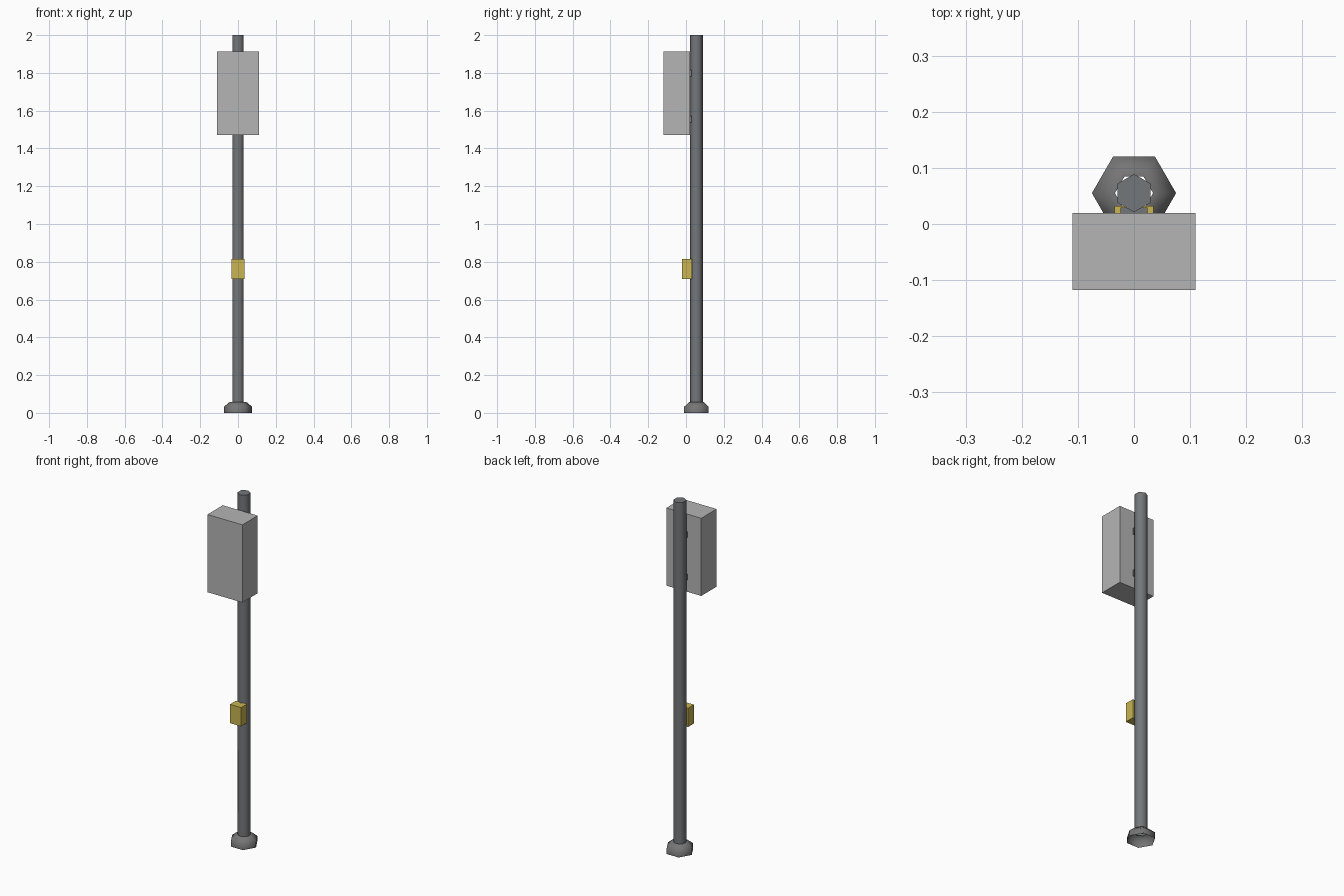
import bpy, bmesh, math

if "Cube" in bpy.data.objects:
    bpy.data.objects.remove(bpy.data.objects["Cube"])


def material(name, rgb):
    m = bpy.data.materials.new(name)
    m.diffuse_color = (*rgb, 1)
    m.use_nodes = True
    m.node_tree.nodes["Principled BSDF"].inputs["Base Color"].default_value = m.diffuse_color
    return m


pole_grey = material("dark grey metal", (0.175, 0.185, 0.195))
base_grey = material("base grey", (0.18, 0.18, 0.18))
box_grey = material("light grey", (0.46, 0.46, 0.46))
yellow = material("yellow", (0.58, 0.46, 0.085))


def finish(name, bm, mat, smooth=False):
    me = bpy.data.meshes.new(name)
    bmesh.ops.recalc_face_normals(bm, faces=bm.faces)
    bm.to_mesh(me)
    bm.free()
    me.materials.append(mat)
    if smooth:
        for p in me.polygons:
            p.use_smooth = True
        me.set_sharp_from_angle(angle=math.radians(70))
    ob = bpy.data.objects.new(name, me)
    bpy.context.collection.objects.link(ob)
    return ob


def box(name, x, y, z, mat):
    """Box from (min, max) ranges."""
    bm = bmesh.new()
    bmesh.ops.create_cube(bm, size=1)
    for v in bm.verts:
        v.co = [r[0] if c < 0 else r[1] for c, r in zip(v.co, (x, y, z))]
    return finish(name, bm, mat)


def hex_lathe(name, profile, turn, mat, cap_top):
    """Six-sided surface from (radius, height) rings, open at the bottom."""
    bm = bmesh.new()
    rings = []
    for r, z in profile:
        angles = [turn + i * math.pi / 3 for i in range(6)]
        rings.append([bm.verts.new((r * math.cos(a), 0.055 + r * math.sin(a), z)) for a in angles])
    for lo, hi in zip(rings, rings[1:]):
        for i in range(6):
            j = (i + 1) % 6
            bm.faces.new((lo[i], lo[j], hi[j], hi[i]))
    if cap_top:
        bm.faces.new(rings[-1])
    return finish(name, bm, mat, smooth=True)


# Pole and its flared foot
hex_lathe("pole", [(0.034, 0.045), (0.034, 2.0)], math.pi / 6, pole_grey, True)
hex_lathe("base", [(0.075, 0), (0.075, 0.032), (0.045, 0.057), (0.034, 0.057)], 0, base_grey, False)

# Cabinet with two brackets behind it
box("cabinet", (-0.11, 0.11), (-0.118, 0.02), (1.47, 1.912), box_grey)
for name, z in (("lower_bracket", 1.555), ("upper_bracket", 1.797)):
    box(name, (-0.024, 0.024), (0.016, 0.029), (z - 0.017, z + 0.017), pole_grey)

# Push button box
box("button_box", (-0.035, 0.035), (-0.022, 0.034 - 0.002), (0.708, 0.815), yellow)
